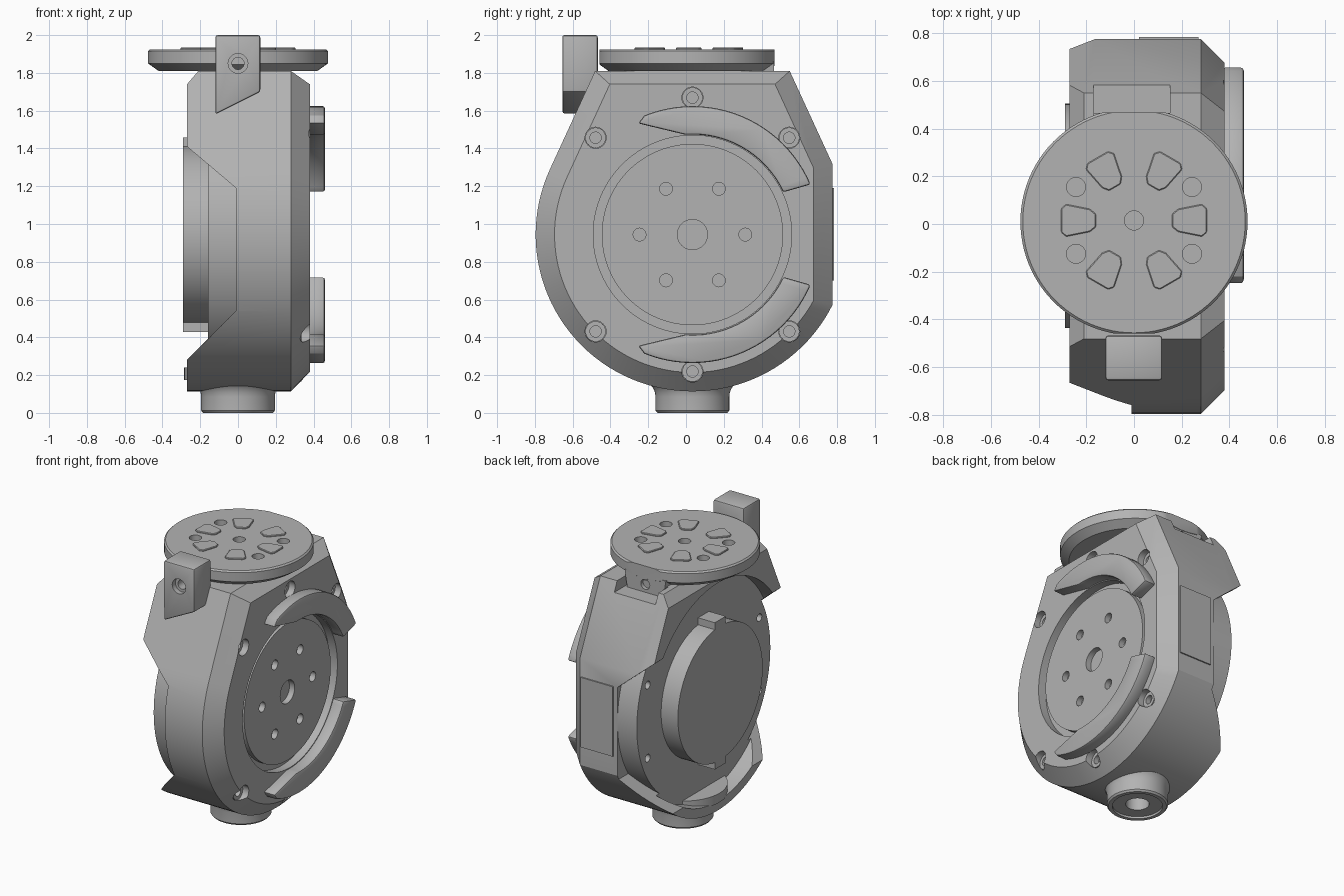
import bpy, bmesh
from math import sin, cos, pi, radians, acos
from mathutils import Vector, Matrix

old = bpy.data.objects.get("Cube")
if old:
    bpy.data.objects.remove(old)

GREY = (0.45, 0.45, 0.45, 1)
mat = bpy.data.materials.new("plain grey")
mat.use_nodes = True
mat.diffuse_color = GREY
mat.node_tree.nodes["Principled BSDF"].inputs["Base Color"].default_value = GREY

CY, CZ = 0.034, 0.944          # axis of the round housing
TILT = radians(24.7)           # slope of the upper flanks
parts = []


def finish(bm, name):
    bmesh.ops.recalc_face_normals(bm, faces=bm.faces)
    me = bpy.data.meshes.new(name)
    bm.to_mesh(me)
    bm.free()
    me.materials.append(mat)
    ob = bpy.data.objects.new(name, me)
    bpy.context.collection.objects.link(ob)
    parts.append(ob)
    return ob


def loft(name, rings):
    """Skin equal-length rings of points and cap both ends."""
    bm = bmesh.new()
    loops = [[bm.verts.new(p) for p in r] for r in rings]
    n = len(loops[0])
    for a, b in zip(loops, loops[1:]):
        for i in range(n):
            j = (i + 1) % n
            bm.faces.new((a[i], a[j], b[j], b[i]))
    bm.faces.new(loops[0])
    bm.faces.new(loops[-1])
    return finish(bm, name)


def place(axis, u, v, w):
    return {"x": (w, u, v), "y": (u, w, v), "z": (u, v, w)}[axis]


def prism(name, axis, pts, lo, hi):
    return loft(name, [[place(axis, u, v, w) for u, v in pts] for w in (lo, hi)])


def turned(name, axis, u, v, profile, n=64):
    """Stack of circles: profile is (radius, position along axis)."""
    return loft(name, [[place(axis, u + r * cos(2 * pi * i / n), v + r * sin(2 * pi * i / n), w)
                        for i in range(n)] for r, w in profile])


def rod(name, axis, u, v, r, lo, hi, n=64):
    return turned(name, axis, u, v, [(r, lo), (r, hi)], n)


def rect(u0, u1, v0, v1):
    return [(u0, v0), (u1, v0), (u1, v1), (u0, v1)]


def polar(r, deg, u=CY, v=CZ):
    return u + r * cos(radians(deg)), v + r * sin(radians(deg))


def apply(ob, mod):
    with bpy.context.temp_override(object=ob, active_object=ob, selected_objects=[ob]):
        bpy.ops.object.modifier_apply(modifier=mod.name)


def cut(ob, *cutters):
    for c in cutters:
        m = ob.modifiers.new("cut", "BOOLEAN")
        m.operation, m.solver, m.object = "DIFFERENCE", "EXACT", c
        apply(ob, m)
        parts.remove(c)
        bpy.data.objects.remove(c)


def bevel(ob, width, segments=2):
    m = ob.modifiers.new("bevel", "BEVEL")
    m.width, m.segments, m.angle_limit = width, segments, radians(35)
    apply(ob, m)


def outline(x, d, top, steps=56):
    """Housing section: round below, straight flanks above, flat back."""
    R, back = 0.83 - d, 0.741 - d
    h = top - CZ
    half = (R - h * sin(TILT)) / cos(TILT)
    pts = [(-half, h), (half, h), (back, (R - back * cos(TILT)) / sin(TILT))]
    start, end = -acos(back / R), -pi - TILT
    for i in range(steps + 1):
        a = start + (end - start) * i / steps
        pts.append((R * cos(a), R * sin(a)))
    return [(x, CY + y, CZ + z) for y, z in pts]


# Housing shell with chamfered right side
shell = loft("housing_shell", [outline(-0.27, 0, 1.74), outline(-0.21, 0, 1.81),
                               outline(0.28, 0, 1.81), outline(0.38, 0.1, 1.74)])
cut(shell,
    rod("cutter", "x", CY, CZ, 0.765, -0.5, -0.16, 96),
    prism("cutter", "y", [(-0.4, 1.52), (-0.01, 1.19), (-0.01, 0.54), (-0.4, 0.15)], -1, 1),
    rod("cutter", "x", CY, CZ, 0.525, 0.32, 0.5, 96),
    prism("cutter", "y", rect(-0.17, 0.15, 1.74, 1.9), 0.44, 0.7))

# Counterbored screws around the right face
SCREWS = [90, 45, 135, -45, -135, -90]
for a in SCREWS:
    y, z = polar(0.725, a)
    cut(shell, rod("cutter", "x", y, z, 0.056, 0.3, 0.5, 24))
    screw = rod("screw_sleeve", "x", y, z, 0.054, 0.27, 0.335, 24)
    cut(screw, rod("cutter", "x", y, z, 0.03, 0.29, 0.5, 24))

# Round inner housing on the left, with small bolt holes
core = rod("left_cover", "x", CY, CZ, 0.74, -0.16, 0.1, 96)
for k in range(8):
    y, z = polar(0.67, 22.5 + 45 * k)
    cut(core, rod("cutter", "x", y, z, 0.027, -0.3, -0.12, 16))

# Left drum with a key at top and bottom
rod("left_drum", "x", CY, CZ, 0.47, -0.29, -0.1, 96)
for side in (-1, 1):
    z0, z1 = sorted((CZ + side * 0.4, CZ + side * 0.515))
    prism("drum_key", "x", rect(CY - 0.06, CY + 0.06, z0, z1), -0.29, -0.1)

# Right output disc with bolt circle
disc = rod("output_disc", "x", CY, CZ, 0.48, 0.2, 0.36, 96)
cut(disc, rod("cutter", "x", CY, CZ, 0.08, 0.26, 0.5, 32))
for k in range(6):
    y, z = polar(0.28, 60 * k)
    cut(disc, rod("cutter", "x", y, z, 0.034, 0.28, 0.5, 20))

# Curved guards on the right face, mirrored top to bottom
for side, name in ((1, "upper_guard"), (-1, "lower_guard")):
    arc = [polar(0.68, 23 + i * 89 / 24) for i in range(25)] + [polar(0.655, 116)]
    arc += [polar(0.53, 94 - i * 69 / 20) for i in range(21)]
    guard = prism(name, "x", [(y, CZ + side * (z - CZ)) for y, z in arc], 0.37, 0.46)
    bevel(guard, 0.012)

# Thin panel on the flat back
prism("back_panel", "y", rect(0.02, 0.27, 0.7, 1.19), 0.77, 0.784)

# Turntable with clipped front and rear edges
table = turned("turntable", "z", 0, 0.01,
               [(0.42, 1.81), (0.476, 1.85), (0.476, 1.915), (0.466, 1.925)], 96)
cut(table,
    prism("cutter", "z", rect(-1, 1, 0.468, 1), 1.7, 2),
    prism("cutter", "z", rect(-1, 1, -1, -0.458), 1.7, 2),
    rod("cutter", "z", 0, 0.015, 0.04, 1.86, 2, 32))
for sx in (-1, 1):
    for sy in (-1, 1):
        cut(table, rod("cutter", "z", sx * 0.243, 0.015 + sy * 0.14, 0.04, 1.86, 2, 24))

# Raised wedge pads on the turntable
for k in range(6):
    c, s = cos(k * pi / 3), sin(k * pi / 3)
    wedge = [(0.16, -0.028), (0.185, -0.048), (0.285, -0.068), (0.305, -0.05),
             (0.305, 0.05), (0.285, 0.068), (0.185, 0.048), (0.16, 0.028)]
    pad = prism("turntable_pad", "z",
                [(u * c - v * s, 0.015 + u * s + v * c) for u, v in wedge], 1.92, 1.934)
    bevel(pad, 0.004, 1)

# Rear post under the turntable
post = prism("rear_post", "y", [(-0.15, 1.74), (0.13, 1.74), (0.15, 1.86), (-0.17, 1.86)], 0.25, 0.466)
cut(post, rod("cutter", "y", -0.01, 1.795, 0.035, 0.4, 0.6, 24))

# Front clamp block with slanted foot and countersunk hole
clamp = prism("front_clamp", "y", [(-0.12, 1.58), (0.118, 1.70), (0.118, 2.0), (-0.12, 2.0)],
              -0.655, -0.467)
bevel(clamp, 0.012)
cut(clamp, rod("cutter", "y", 0, 1.85, 0.032, -1, 0, 32),
    rod("cutter", "y", 0, 1.85, 0.052, -1, -0.62, 32))

# Round cable foot flaring into the housing
flare = [(0.195 + 0.09 * (1 - cos(t)), 0.085 + 0.09 * sin(t))
         for t in [i * pi / 12 for i in range(7)]]
foot = turned("cable_foot", "z", 0, CY, [(0.185, 0), (0.195, 0.012)] + flare + [(0.285, 0.24)])
cut(foot, rod("cutter", "z", 0, CY, 0.16, -0.1, 0.015, 48),
    rod("cutter", "z", 0, CY, 0.075, -0.1, 0.14, 32))

# Smooth curved walls, keep edges sharp
bpy.ops.object.select_all(action="DESELECT")
for ob in parts:
    ob.select_set(True)
bpy.context.view_layer.objects.active = parts[0]
bpy.ops.object.shade_smooth_by_angle(angle=radians(25))
